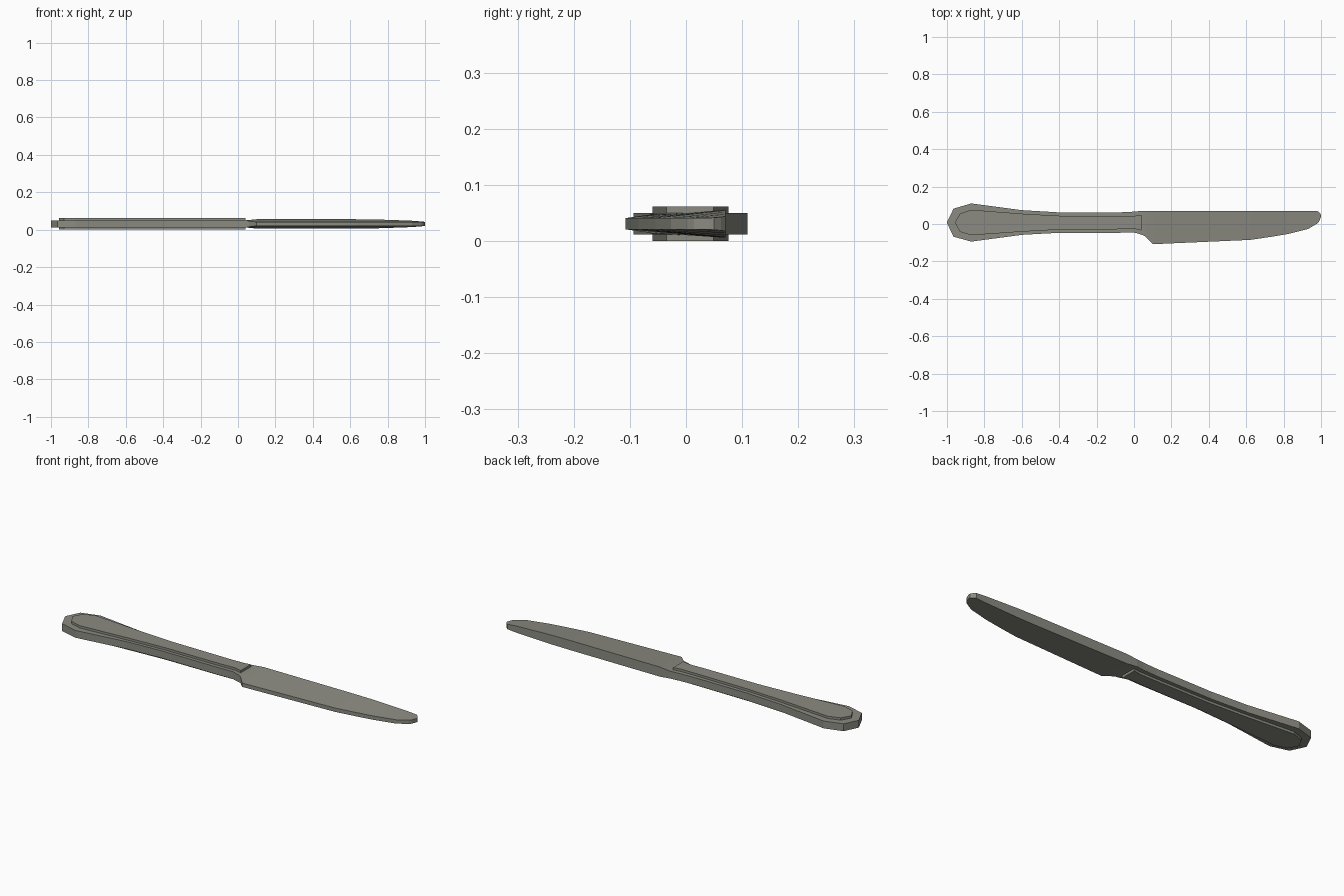
import bpy
import bmesh

ZC = 0.031  # mid plane of the knife

steel = bpy.data.materials.new("dull_steel")
steel.diffuse_color = (0.26, 0.26, 0.225, 1)


def loft(name, stations):
    """Four-sided sections along x: (x, y_low, y_high, half_low, half_high)."""
    bm = bmesh.new()
    rings = []
    for x, y0, y1, h0, h1 in stations:
        pts = [(y0, -h0), (y1, -h1), (y1, h1), (y0, h0)]
        rings.append([bm.verts.new((x, y, ZC + z)) for y, z in pts])
    for a, b in zip(rings, rings[1:]):
        for i in range(4):
            j = (i + 1) % 4
            bm.faces.new((a[i], a[j], b[j], b[i]))
    bm.faces.new(rings[0][::-1])
    bm.faces.new(rings[-1])
    bmesh.ops.remove_doubles(bm, verts=bm.verts, dist=1e-5)
    bmesh.ops.recalc_face_normals(bm, faces=bm.faces)
    me = bpy.data.meshes.new(name)
    bm.to_mesh(me)
    bm.free()
    me.materials.append(steel)
    ob = bpy.data.objects.new(name, me)
    bpy.context.collection.objects.link(ob)
    return ob


def slab(name, outline, half):
    return loft(name, [(x, y0, y1, half, half) for x, y0, y1 in outline])


# handle: thin wide body
slab("handle", [(-1, 0.006, 0.01), (-0.965, -0.068, 0.082), (-0.87, -0.094, 0.11),
                (-0.6, -0.058, 0.074), (-0.4, -0.047, 0.062), (-0.08, -0.047, 0.062),
                (0.0, -0.045, 0.066), (0.04, -0.057, 0.07)], 0.019)

# raised panel showing on both faces of the handle
slab("grip_panel", [(-0.957, 0.006, 0.01), (-0.93, -0.042, 0.056), (-0.87, -0.06, 0.076),
                    (-0.6, -0.041, 0.055), (-0.4, -0.03, 0.044), (-0.08, -0.028, 0.042),
                    (0.0, -0.025, 0.043), (0.04, -0.035, 0.049)], 0.031)

# blade: thick spine, thinner cutting edge, rounded tip
loft("blade", [(0.04, -0.057, 0.07, 0.019, 0.019), (0.06, -0.066, 0.07, 0.016, 0.021),
               (0.1, -0.108, 0.07, 0.01, 0.025), (0.62, -0.085, 0.07, 0.01, 0.025),
               (0.73, -0.069, 0.07, 0.01, 0.024), (0.82, -0.054, 0.07, 0.01, 0.021),
               (0.93, -0.027, 0.07, 0.01, 0.017), (0.98, 0.003, 0.07, 0.01, 0.013),
               (0.99, 0.014, 0.062, 0.01, 0.012), (1.0, 0.04, 0.05, 0.01, 0.011)])
